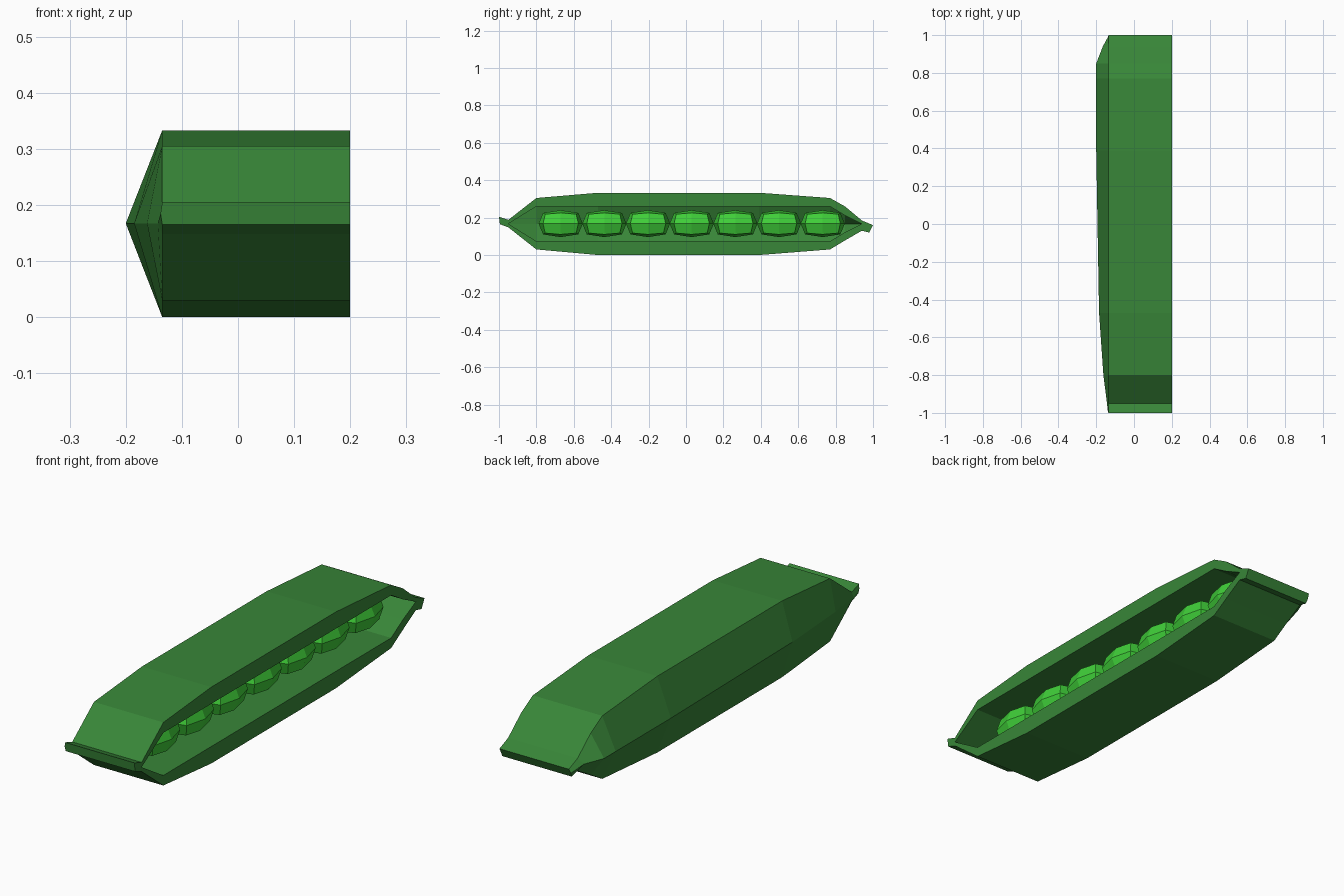
import bpy, bmesh
from math import copysign

if "Cube" in bpy.data.objects:
    bpy.data.objects.remove(bpy.data.objects["Cube"])


def material(name, rgb):
    m = bpy.data.materials.new(name)
    m.diffuse_color = (*rgb, 1)
    m.use_nodes = True
    m.node_tree.nodes["Principled BSDF"].inputs["Base Color"].default_value = m.diffuse_color
    return m


def add_object(name, bm, mat):
    mesh = bpy.data.meshes.new(name)
    bmesh.ops.recalc_face_normals(bm, faces=bm.faces)
    bm.to_mesh(mesh)
    bm.free()
    ob = bpy.data.objects.new(name, mesh)
    mesh.materials.append(mat)
    bpy.context.collection.objects.link(ob)
    return ob


pod_green = material("pod_green", (0.04, 0.24, 0.04))
pea_green = material("pea_green", (0.05, 0.62, 0.04))

FRONT, BACK, MID = 0.2, -0.135, 0.167

# Pod shell stations: y, outer top z, outer bottom z, ridge x, cavity half height
stations = [
    (-0.95, 0.188, 0.148, -0.143, 0.0),
    (-0.80, 0.305, 0.030, -0.162, 0.093),
    (-0.47, 0.333, 0.000, -0.185, 0.093),
    (0.39, 0.333, 0.000, -0.2, 0.093),
    (0.77, 0.305, 0.030, -0.2, 0.093),
    (0.85, 0.260, 0.078, -0.2, 0.045),
    (0.94, 0.185, 0.130, -0.165, 0.0),
]

bm = bmesh.new()
rings = []
for y, top, bot, ridge, h in stations:
    pts = [(FRONT, top), (BACK, top), (ridge, MID), (BACK, bot), (FRONT, bot),
           (FRONT, MID - h), (BACK + 0.05, MID - h), (ridge + 0.065, MID),
           (BACK + 0.05, MID + h), (FRONT, MID + h)]
    rings.append([bm.verts.new((x, y, z)) for x, z in pts])
for a, b in zip(rings, rings[1:]):
    for i in range(10):
        j = (i + 1) % 10
        bm.faces.new((a[i], a[j], b[j], b[i]))

# Solid tips at both ends of the pod
tips = [(rings[0], -1.0, 0.205, -0.995, 0.165),
        (rings[-1], 1.0, 0.16, 0.98, 0.12)]
for ring, yt, zt, yb, zb in tips:
    pts = [(FRONT, yt, zt), (BACK, yt, zt),
           (BACK - 0.003, (yt + yb) / 2, (zt + zb) / 2),
           (BACK, yb, zb), (FRONT, yb, zb)]
    tip = [bm.verts.new(p) for p in pts]
    for i in range(4):
        bm.faces.new((ring[i], ring[i + 1], tip[i + 1], tip[i]))
    bm.faces.new((ring[4], ring[5], ring[9], ring[0], tip[0], tip[4]))
    bm.faces.new(tip)
bmesh.ops.remove_doubles(bm, verts=bm.verts, dist=0.0005)
add_object("pod_shell", bm, pod_green)

# Row of seven flattened, faceted peas
for n in range(7):
    bm = bmesh.new()
    bmesh.ops.create_cube(bm, size=2)
    bmesh.ops.subdivide_edges(bm, edges=bm.edges, cuts=1, use_grid_fill=True)
    for v in bm.verts:
        d = v.co.normalized()
        v.co = [r * copysign(abs(c) ** 0.65, c) if abs(c) > 1e-4 else 0
                for c, r in zip(d, (0.118, 0.118, 0.072))]
    pea = add_object(f"pea_{n + 1}", bm, pea_green)
    pea.location = (0.03, -0.67 + n * 0.2335, MID + 0.001)
